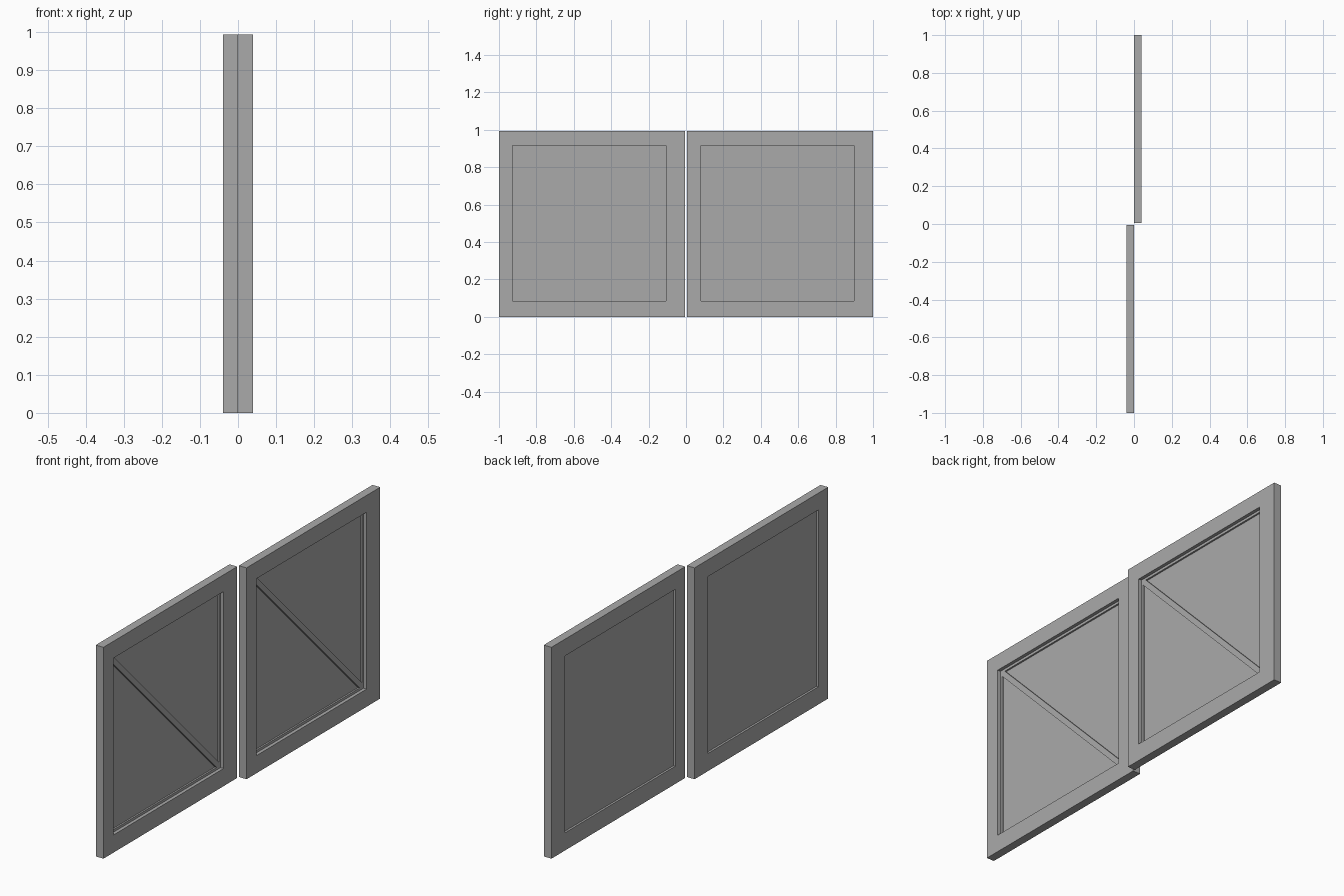
import bpy
import bmesh
import math

cube = bpy.data.objects.get("Cube")
if cube:
    bpy.data.objects.remove(cube, do_unlink=True)

grey = bpy.data.materials.new("plain grey")
grey.use_nodes = True
grey.diffuse_color = (0.4, 0.4, 0.4, 1)
grey.node_tree.nodes["Principled BSDF"].inputs["Base Color"].default_value = (0.4, 0.4, 0.4, 1)

SIZE, THICK = 0.994, 0.04
LOW, HIGH = 0.073, 0.893        # opening across the width
SILL, HEAD = 0.083, 0.915       # opening in height
BACK, BOARD, TRIM = 0.01, 0.016, 0.024   # depths measured from the back face


def finish(name, bm):
    bmesh.ops.recalc_face_normals(bm, faces=bm.faces)
    mesh = bpy.data.meshes.new(name)
    bm.to_mesh(mesh)
    bm.free()
    mesh.materials.append(grey)
    obj = bpy.data.objects.new(name, mesh)
    bpy.context.collection.objects.link(obj)
    return obj


def rectangle(y0, y1, z0, z1):
    return [(y0, z0), (y1, z0), (y1, z1), (y0, z1)]


def slab(name, outline, x0, x1):
    """Solid made by extruding a y-z outline along x."""
    bm = bmesh.new()
    face = bm.faces.new([bm.verts.new((x0, y, z)) for y, z in outline])
    new = bmesh.ops.extrude_face_region(bm, geom=[face], use_keep_orig=True)
    verts = [g for g in new["geom"] if isinstance(g, bmesh.types.BMVert)]
    bmesh.ops.translate(bm, verts=verts, vec=(x1 - x0, 0, 0))
    return finish(name, bm)


def ring(name, outer, inner, x0, x1):
    """Mitred rectangular frame between two y-z outlines."""
    bm = bmesh.new()
    loops = [[bm.verts.new((x, y, z)) for y, z in outline]
             for outline, x in ((outer, x0), (outer, x1), (inner, x1), (inner, x0))]
    for i in range(4):
        for a in range(4):
            p, q, j = loops[a], loops[(a + 1) % 4], (i + 1) % 4
            bm.faces.new((p[i], p[j], q[j], q[i]))
    return finish(name, bm)


def door(side, x, y):
    opening = rectangle(LOW, HIGH, SILL, HEAD)
    w = 0.012
    lip = rectangle(LOW + w, HIGH - w, SILL + w, HEAD - w)

    # Diagonal brace from the upper low-y corner to the lower high-y corner
    d = 0.018
    brace = [(LOW, HEAD), (LOW, HEAD - d), (HIGH - d, SILL),
             (HIGH, SILL), (HIGH, SILL + d), (LOW + d, HEAD)]

    parts = [
        ring(side + "_frame", rectangle(0, SIZE, 0, SIZE), opening, 0, THICK),
        slab(side + "_panel", opening, BACK, BOARD),
        ring(side + "_inner_trim", opening, lip, BOARD, TRIM),
        slab(side + "_diagonal_brace", brace, BOARD, TRIM),
    ]
    for part in parts:
        part.location = (x, y, 0)


# Two sliding doors on neighbouring tracks
door("front_door", -THICK, -1)
door("rear_door", 0, 1 - SIZE)
